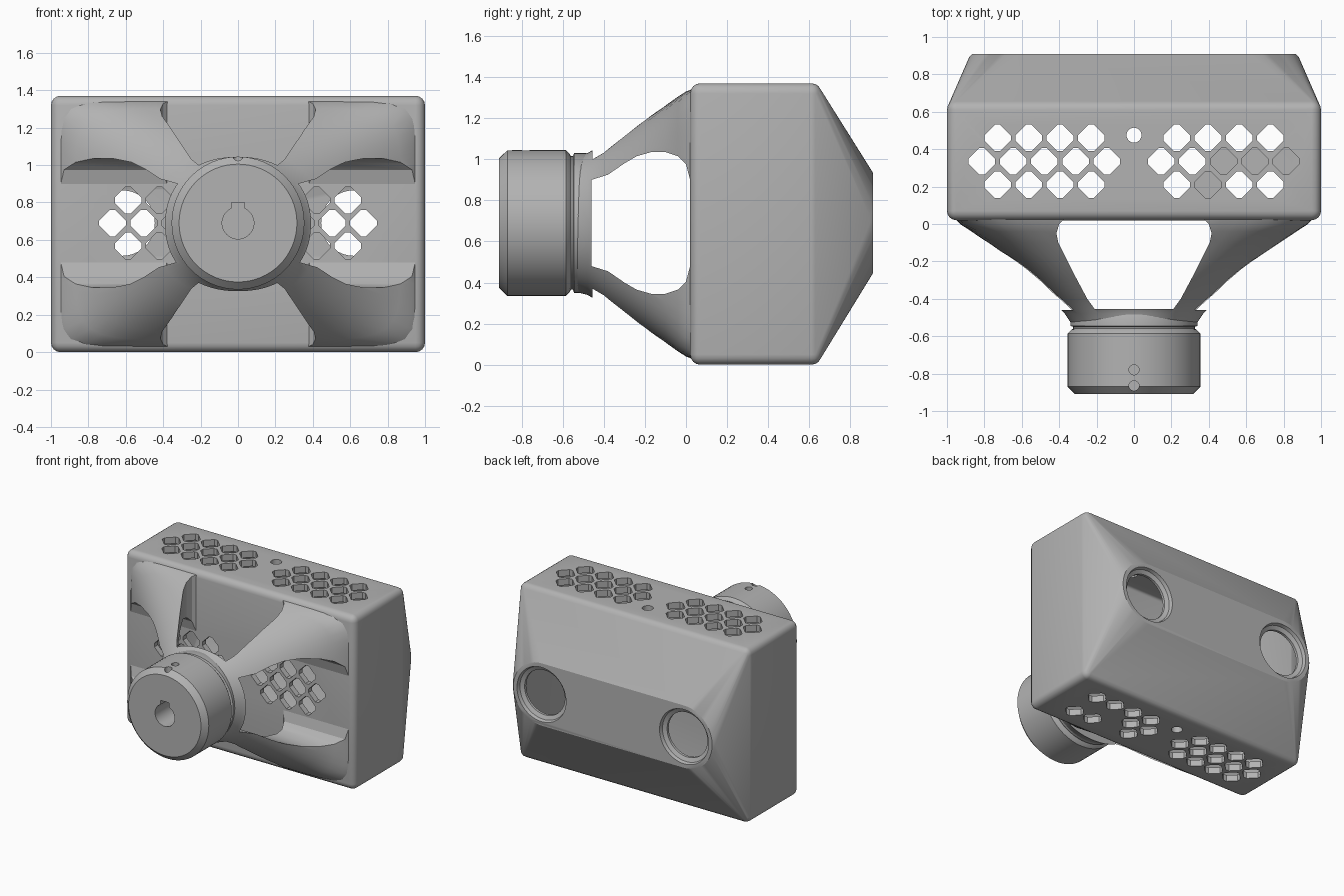
import bpy, bmesh, math
from mathutils import Vector

if "Cube" in bpy.data.objects:
    bpy.data.objects.remove(bpy.data.objects["Cube"])

CZ = 0.69                      # height of the hub and eyelet axes
grey = bpy.data.materials.new("plain grey")
grey.use_nodes = True
grey.diffuse_color = (0.45, 0.45, 0.45, 1)
grey.node_tree.nodes["Principled BSDF"].inputs["Base Color"].default_value = grey.diffuse_color


def make(name, bm):
    bmesh.ops.recalc_face_normals(bm, faces=bm.faces)
    mesh = bpy.data.meshes.new(name)
    bm.to_mesh(mesh)
    bm.free()
    mesh.materials.append(grey)
    ob = bpy.data.objects.new(name, mesh)
    bpy.context.collection.objects.link(ob)
    return ob


def place(axis, u, v, w):
    return {"x": (w, u, v), "y": (u, w, v), "z": (u, v, w)}[axis]


def loft(bm, rings):
    """Skin equal-length rings of points and cap both ends."""
    vs = [[bm.verts.new(p) for p in ring] for ring in rings]
    n = len(vs[0])
    for a, b in zip(vs, vs[1:]):
        for i in range(n):
            bm.faces.new((a[i], a[(i + 1) % n], b[(i + 1) % n], b[i]))
    bm.faces.new(vs[0])
    bm.faces.new(vs[-1])


def prism(bm, axis, outline, lo, hi):
    loft(bm, [[place(axis, u, v, w) for u, v in outline] for w in (lo, hi)])


def circle(r, cu=0, cv=0, n=48):
    return [(cu + r * math.cos(math.tau * i / n), cv + r * math.sin(math.tau * i / n))
            for i in range(n)]


def turned(bm, profile, cx=0, n=64):
    """Solid of revolution about the y direction from (radius, y) pairs."""
    loft(bm, [[(x, y, z) for x, z in circle(r, cx, CZ, n)] for r, y in profile])


def cut(ob, bm):
    tool = make("cutter", bm)
    tool.hide_render = True
    mod = ob.modifiers.new("cut", "BOOLEAN")
    mod.operation, mod.solver, mod.object = "DIFFERENCE", "EXACT", tool
    bpy.context.view_layer.objects.active = ob
    bpy.ops.object.modifier_apply(modifier=mod.name)
    bpy.data.objects.remove(tool)


def shell(half_x, z0, z1, y0, y1, radius, end_r, end_y):
    """Rounded box tapering back to a stadium-shaped end."""
    bm = bmesh.new()
    for x in (-half_x + radius, half_x - radius):
        for y in (y0 + radius, y1 - radius):
            for z in (z0 + radius, z1 - radius):
                ball = bmesh.ops.create_uvsphere(bm, u_segments=16, v_segments=8, radius=radius)
                bmesh.ops.translate(bm, verts=ball["verts"], vec=(x, y, z))
    for side in (-1, 1):
        for r, y in ((end_r, end_y - 0.015), (end_r - 0.015, end_y)):
            for x, z in circle(r, side * 0.62, CZ):
                bm.verts.new((x, y, z))
    bmesh.ops.delete(bm, geom=bm.faces[:], context="FACES_ONLY")
    bmesh.ops.delete(bm, geom=bm.edges[:], context="EDGES_FACES") if not bm.verts else None
    hull_src = [v.co.copy() for v in bm.verts]
    bm.free()
    bm = bmesh.new()
    for co in hull_src:
        bm.verts.new(co)
    hull = bmesh.ops.convex_hull(bm, input=bm.verts[:])
    loose = [v for v in bm.verts if not v.link_faces]
    bmesh.ops.delete(bm, geom=loose, context="VERTS")
    bmesh.ops.dissolve_limit(bm, angle_limit=0.002, verts=bm.verts[:], edges=bm.edges[:])
    return bm


def diamonds(bm, axis, cu, cv, first, count, row, lo, hi, skip=()):
    """Two mirrored staggered groups of blunt diamond holes."""
    a, b = 0.071, 0.014
    tip = [(a, -b), (a, b), (b, a), (-b, a), (-a, b), (-a, -b), (-b, -a), (b, -a)]
    for side in (-1, 1):
        for r in (-1, 0, 1):
            for i in range(count - abs(r)):
                if (side, r, i) in skip:
                    continue
                u = cu + side * (first + 0.167 * (i + abs(r) / 2))
                prism(bm, axis, [(u + p, cv + r * row + q) for p, q in tip], lo, hi)


# Housing: hollow rounded box with a tapered back
housing = make("housing", shell(1.0, 0, 1.37, 0.02, 0.66, 0.05, 0.26, 0.91))
cut(housing, shell(0.95, 0.05, 1.32, 0.065, 0.63, 0.02, 0.21, 0.85))

# Eyelets through the back
for side in (-1, 1):
    bm = bmesh.new()
    turned(bm, [(0.22, 0.93), (0.205, 0.885), (0.175, 0.87), (0.175, 0.5)], side * 0.62)
    cut(housing, bm)

# Vent holes in the top, bottom and front walls, with a small round hole each above and below
missing = ((1, 0, 2), (1, 0, 3), (1, 0, 4), (1, -1, 1))
for lo, hi, skip in ((1.2, 1.5, ()), (-0.1, 0.2, missing)):
    bm = bmesh.new()
    diamonds(bm, "z", 0, 0.335, 0.145, 5, 0.125, lo, hi, skip)
    prism(bm, "z", circle(0.04, 0, 0.475, 24), lo, hi)
    cut(housing, bm)
bm = bmesh.new()
diamonds(bm, "y", 0, CZ, 0.17, 4, 0.122, -0.05, 0.2)
cut(housing, bm)

# Arms: a funnel from round to rectangular, opened by two crossing windows
def section(y, a, b, n, count=96):
    ring = []
    for i in range(count):
        t = math.tau * i / count
        c, s = math.cos(t), math.sin(t)
        k = (abs(c) ** n + abs(s) ** n) ** (-1 / n)
        ring.append((a * k * c, y, CZ - 0.005 + b * k * s))
    return ring


bm = bmesh.new()
loft(bm, [section(*s) for s in (
    (-0.54, 0.33, 0.33, 2), (-0.48, 0.37, 0.345, 2.1), (-0.4, 0.45, 0.39, 2.4),
    (-0.3, 0.56, 0.455, 2.9), (-0.2, 0.67, 0.52, 3.6), (-0.1, 0.79, 0.58, 5),
    (-0.04, 0.87, 0.62, 7), (0.0, 0.93, 0.645, 10), (0.04, 0.965, 0.66, 14))])
arms = make("arms", bm)


def window(axis, half, centre):
    pts = [(y, h) for y, h in half] + [(y, -h) for y, h in reversed(half)]
    bm = bmesh.new()
    if axis == "x":
        prism(bm, "x", [(y, centre + h) for y, h in pts], -1.5, 1.5)
    else:
        prism(bm, "z", [(h, y) for y, h in pts], -0.5, 2)
    cut(arms, bm)


window("x", [(-0.46, 0.21), (-0.38, 0.235), (-0.3, 0.29), (-0.24, 0.325), (-0.17, 0.345),
             (-0.1, 0.345), (-0.04, 0.325), (0.0, 0.285), (0.02, 0.21), (0.06, 0.21)], CZ)
window("z", [(-0.455, 0.21), (-0.4, 0.25), (-0.25, 0.33), (-0.1, 0.405), (-0.05, 0.415),
             (0.0, 0.4), (0.03, 0.37), (0.06, 0.37)], 0)

# Hub with chamfered rim, collar groove, keyed bore and two set-screw holes
bm = bmesh.new()
turned(bm, [(0.315, -0.91), (0.355, -0.87), (0.355, -0.585), (0.335, -0.565), (0.325, -0.56),
            (0.325, -0.55), (0.34, -0.545), (0.34, -0.485), (0.33, -0.462)])
hub = make("hub", bm)
bm = bmesh.new()
turned(bm, [(0.085, -1), (0.085, -0.58)], n=40)
cut(hub, bm)
bm = bmesh.new()
prism(bm, "y", [(-0.035, CZ), (0.035, CZ), (0.035, 0.8), (-0.035, 0.8)], -1, -0.58)
cut(hub, bm)
bm = bmesh.new()
for y in (-0.78, -0.865):
    prism(bm, "z", circle(0.027, 0, y, 20), 0.95, 1.2)
cut(hub, bm)

# Smooth shading with crisp edges
for ob in bpy.context.view_layer.objects:
    ob.select_set(ob in (housing, arms, hub))
bpy.context.view_layer.objects.active = housing
bpy.ops.object.shade_smooth_by_angle(angle=math.radians(28))
